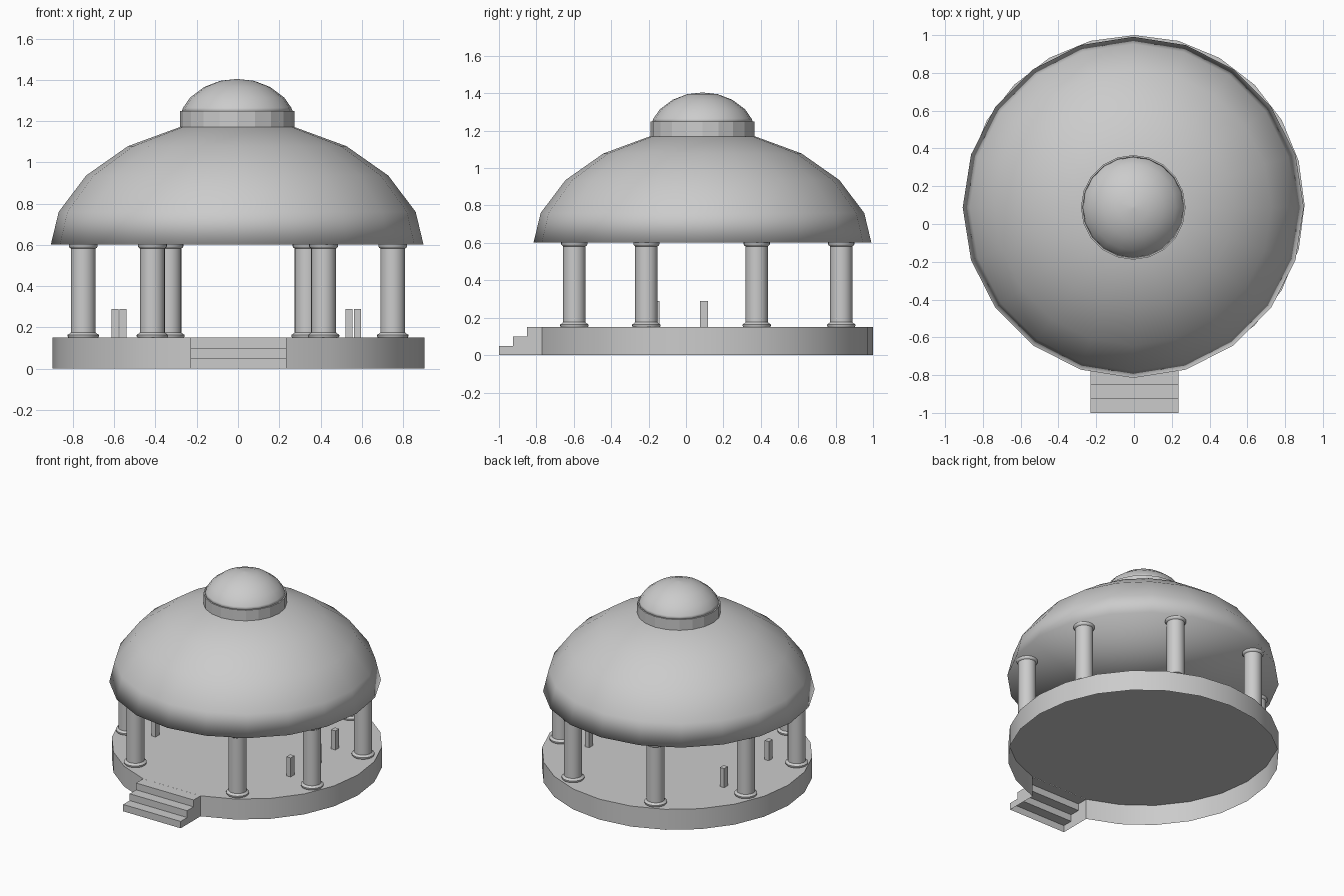
import bpy, bmesh, math

if "Cube" in bpy.data.objects:
    bpy.data.objects.remove(bpy.data.objects["Cube"])

CY = 0.1  # pavilion centre on y


def make(name, verts, faces, smooth=None):
    me = bpy.data.meshes.new(name)
    me.from_pydata(verts, [], faces)
    ob = bpy.data.objects.new(name, me)
    bpy.context.collection.objects.link(ob)
    bm = bmesh.new()
    bm.from_mesh(me)
    bmesh.ops.recalc_face_normals(bm, faces=bm.faces)
    bm.to_mesh(me)
    bm.free()
    if smooth:
        bpy.ops.object.select_all(action='DESELECT')
        ob.select_set(True)
        bpy.context.view_layer.objects.active = ob
        bpy.ops.object.shade_smooth_by_angle(angle=math.radians(smooth))
    return ob


def lathe(name, profile, x, y, n=20, smooth=None):
    """Spin an (r, z) profile around a vertical axis and cap both ends."""
    verts, faces = [], []
    for r, z in profile:
        for i in range(n):
            a = 2 * math.pi * i / n
            verts.append((x + r * math.cos(a), y + r * math.sin(a), z))
    for k in range(len(profile) - 1):
        for i in range(n):
            j = (i + 1) % n
            faces.append((k*n + i, k*n + j, (k+1)*n + j, (k+1)*n + i))
    faces.append(tuple(range(n)))
    faces.append(tuple(range((len(profile) - 1) * n, len(profile) * n)))
    return make(name, verts, faces, smooth)


def box(name, x, y, z, sx, sy, sz):
    v = [(x + i*sx/2, y + j*sy/2, z + k*sz/2)
         for i in (-1, 1) for j in (-1, 1) for k in (-1, 1)]
    f = [(0, 1, 3, 2), (4, 6, 7, 5), (0, 4, 5, 1), (2, 3, 7, 6), (0, 2, 6, 4), (1, 5, 7, 3)]
    return make(name, v, f)


# Platform: 24-sided, hollow underneath, wall left open behind the stairs
ang = [math.radians(-75 + 15 * i) for i in range(23)]
ring = [(0.002 + 0.901 * math.cos(a), CY + 0.9 * math.sin(a)) for a in ang]
m = len(ring)
pv = [(x, y, z) for z in (0, 0.15) for x, y in ring]
pf = [(i, i + 1, m + i + 1, m + i) for i in range(m - 1)] + [tuple(range(m, 2 * m))]
make("platform", pv, pf, 30)

# Entrance stairs: stepped shell, open underneath and at the back
back = -0.77
prof = [(-1, 0), (-1, .05), (-.925, .05), (-.925, .1), (-.85, .1), (-.85, .15), (back, .15), (back, 0)]
n = len(prof)
sv = [(x, y, z) for x in (-0.231, 0.235) for y, z in prof]
sf = [(i, i + 1, n + i + 1, n + i) for i in range(n - 2)]
sf += [tuple(range(n)), tuple(range(n, 2 * n))]
make("entrance_stairs", sv, sf)

# Columns with moulded bases and capitals, mirrored left and right
col = [(.072, .15), (.076, .157), (.076, .164), (.066, .17), (.06, .176),
       (.06, .582), (.066, .586), (.07, .592), (.07, .602)]
for i, (x, y) in enumerate([(.415, -.597), (.75, -.212), (.75, .378), (.335, .83)]):
    for side, s in (("right", 1), ("left", -1)):
        lathe(f"column_{side}_{i + 1}", col, s * x, y, 24, 35)

# Small posts standing on the platform
for i, (x, y) in enumerate([(.548, -.162), (.587, .097), (.548, .356)]):
    for side, s in (("right", 1), ("left", -1)):
        box(f"post_{side}_{i + 1}", s * x - 0.009, y, .22, .034, .043, .14)

# Main dome roof with flat underside
DX, DY = -0.004, 0.088
lathe("dome_roof", [(.903, .602), (.865, .76), (.732, .936), (.53, 1.078), (.28, 1.17)],
      DX, DY, 20, 180)

# Lantern ring and cap dome
lathe("lantern_ring", [(.277, 1.168), (.277, 1.248)], DX, DY, 20)
cap = [(.27, 1.245), (.262, 1.265), (.228, 1.314), (.16, 1.365), (.082, 1.395), (.002, 1.404)]
lathe("lantern_cap", cap, DX, DY, 20, 180)
